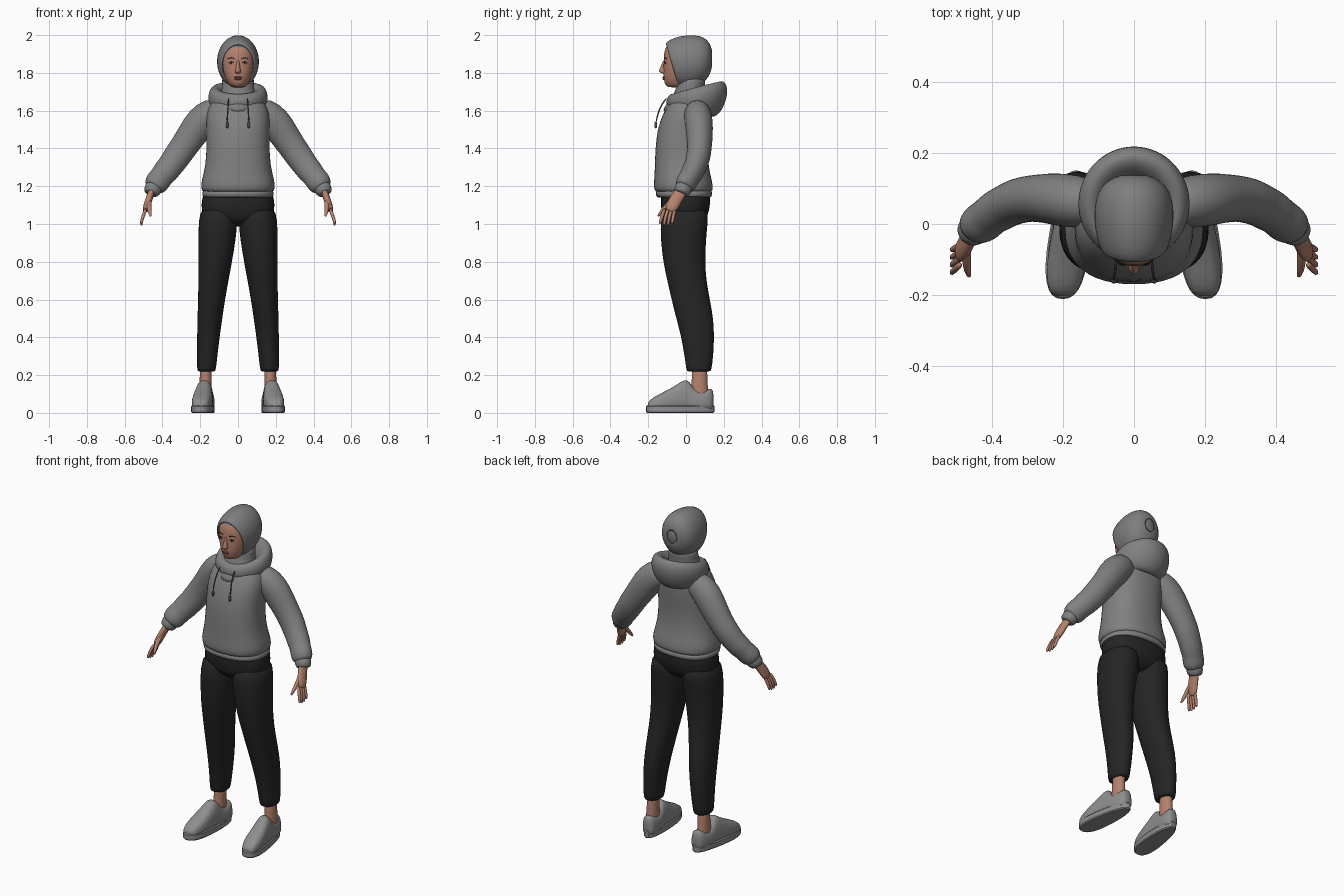
import bpy, bmesh
from math import cos, sin, pi
from mathutils import Vector

cube = bpy.data.objects.get("Cube")
if cube:
    bpy.data.objects.remove(cube)


def material(name, r, g, b):
    m = bpy.data.materials.new(name)
    m.use_nodes = True
    m.diffuse_color = (r, g, b, 1)
    bsdf = m.node_tree.nodes["Principled BSDF"]
    bsdf.inputs["Base Color"].default_value = (r, g, b, 1)
    bsdf.inputs["Roughness"].default_value = 0.8
    return m


GREY = material("hoodie grey", .22, .22, .225)
SCARF = material("scarf grey", .21, .21, .212)
SHOE = material("shoe grey", .27, .27, .275)
BLACK = material("trouser black", .018, .018, .018)
SKIN = material("skin", .46, .22, .15)
LIP = material("lips", .3, .1, .085)
WHITE = material("eye white", .45, .4, .37)
DARK = material("dark brown", .025, .016, .013)
CORD = material("cord grey", .08, .08, .085)


def skin_rings(name, rings, mat, mirror=False, loop=False, caps=True, thick=0, level=1):
    """Bridge a list of point rings into one smooth object."""
    bm = bmesh.new()
    rows = [[bm.verts.new(p) for p in ring] for ring in rings]
    n = len(rows[0])
    pairs = list(zip(rows, rows[1:])) + ([(rows[-1], rows[0])] if loop else [])
    for a, b in pairs:
        for i in range(n):
            j = (i + 1) % n
            bm.faces.new((a[i], a[j], b[j], b[i]))
    if caps and not loop:
        bm.faces.new(rows[0])
        bm.faces.new(rows[-1])
    bmesh.ops.recalc_face_normals(bm, faces=bm.faces)
    for f in bm.faces:
        f.smooth = True
    mesh = bpy.data.meshes.new(name)
    bm.to_mesh(mesh)
    bm.free()
    mesh.materials.append(mat)
    ob = bpy.data.objects.new(name, mesh)
    bpy.context.collection.objects.link(ob)
    if mirror:
        ob.modifiers.new("mirror", 'MIRROR').use_mirror_merge = False
    if thick:
        s = ob.modifiers.new("thickness", 'SOLIDIFY')
        s.thickness, s.offset = thick, -1
    if level:
        sub = ob.modifiers.new("smooth", 'SUBSURF')
        sub.levels = sub.render_levels = level
    return ob


def power(v, e):
    return (abs(v) ** e) * (1 if v >= 0 else -1)


def angles(n):
    return [2 * pi * i / n for i in range(n)]


def loft(name, rows, mat, boxy=1.0, n=24, **kw):
    """Horizontal sections: height, front y, back y, half width, centre x."""
    rings = []
    for z, front, back, w, *x in rows:
        cx, cy, ry = (x[0] if x else 0), (front + back) / 2, (back - front) / 2
        rings.append([(cx + w * power(cos(t), boxy), cy + ry * power(sin(t), boxy), z)
                      for t in angles(n)])
    return skin_rings(name, rings, mat, **kw)


def tube(name, path, mat, flat=1.0, n=14, **kw):
    """Round sections along a path of x, y, z, radius."""
    pts = [Vector(p[:3]) for p in path]
    rings = []
    for i, p in enumerate(pts):
        d = pts[min(i + 1, len(pts) - 1)] - pts[max(i - 1, 0)]
        u = d.cross(Vector((0, 1, 0))).normalized()
        v = d.cross(u).normalized()
        r = path[i][3]
        rings.append([p + u * r * cos(t) + v * r * flat * sin(t) for t in angles(n)])
    return skin_rings(name, rings, mat, **kw)


def ball(name, loc, size, mat, mirror=False):
    """Ellipsoid built from stacked sections."""
    x, y, z = loc
    rows = []
    for i in range(1, 8):
        a = pi * i / 8
        rows.append((z - size[2] * cos(a), y - size[1] * sin(a), y + size[1] * sin(a),
                     size[0] * sin(a), x))
    return loft(name, rows, mat, n=12, mirror=mirror)


# Hoodie body with a ribbed hem
loft("hoodie_body", [
    (1.165, -.15, .13, .18), (1.175, -.168, .142, .194), (1.21, -.172, .143, .198),
    (1.25, -.168, .133, .188), (1.31, -.166, .12, .174), (1.4, -.163, .116, .167),
    (1.5, -.153, .126, .168), (1.58, -.125, .132, .17), (1.64, -.09, .125, .15),
    (1.69, -.06, .11, .09)], GREY, boxy=.85)
loft("hoodie_hem", [
    (1.14, -.145, .125, .18), (1.142, -.158, .138, .189), (1.165, -.163, .141, .192),
    (1.185, -.16, .138, .19)], GREY, boxy=.85)

# Sleeves with soft folds and cuffs
tube("sleeves", [
    (.08, .055, 1.6, .06), (.14, .06, 1.59, .083), (.195, .067, 1.545, .087),
    (.245, .073, 1.47, .08), (.29, .072, 1.405, .074), (.325, .066, 1.355, .074),
    (.36, .05, 1.305, .068), (.385, .036, 1.275, .069), (.405, .022, 1.25, .062),
    (.425, .005, 1.225, .066), (.442, -.008, 1.2, .06), (.45, -.014, 1.187, .044)],
    GREY, flat=.88, n=20, mirror=True)
tube("cuffs", [(.438, -.005, 1.205, .044), (.447, -.012, 1.19, .05),
               (.462, -.026, 1.165, .042), (.464, -.028, 1.16, .032)],
     GREY, mirror=True)

# Folded-down hood: a collar ring that grows towards the back
hood = []
for a in angles(32):
    b = (1 + cos(a)) / 2
    ring = []
    for t in angles(14):
        dz = (.045 + .052 * b) * sin(t)
        out = (.035 + .015 * b) * cos(t) + .25 * b * dz
        ring.append(((.115 + out) * sin(a), .0475 + (.1175 + out) * cos(a),
                     1.645 + .017 * b + dz))
    hood.append(ring)
skin_rings("hood", hood, GREY, loop=True)

# Drawstrings with knotted ends
tube("drawstrings", [(.05, -.1, 1.67, .004), (.052, -.132, 1.63, .004),
                     (.056, -.15, 1.58, .004), (.057, -.158, 1.54, .004)],
     CORD, n=8, mirror=True)
ball("drawstring_ends", (.057, -.16, 1.525), (.008, .008, .02), CORD, mirror=True)

# Neck wrap and head scarf
loft("neck_scarf", [
    (1.58, -.13, .09, .07), (1.62, -.118, .1, .1), (1.66, -.082, .1, .1),
    (1.7, -.058, .098, .088), (1.74, -.05, .1, .085), (1.79, -.042, .11, .088)], SCARF)
cover = []
for y, cz, w, h in [(-.068, 1.84, .08, .105), (-.078, 1.841, .087, .112),
                    (-.06, 1.846, .1, .129), (-.01, 1.857, .111, .141),
                    (.04, 1.862, .113, .14), (.09, 1.868, .104, .125),
                    (.125, 1.873, .074, .092), (.14, 1.876, .03, .038)]:
    lean = max(0, .3 * (.04 - y) / .115)
    cover.append([(w * cos(t), y - lean * (h * sin(t)), cz + h * sin(t))
                  for t in angles(28)])
head = skin_rings("head_scarf", cover, SCARF, caps=False, thick=.006)
ball("scarf_back", (0, .08, 1.874), (.08, .059, .09), SCARF)

# Face, with the brow line covered by an under-scarf
face = loft("face", [
    (1.722, -.092, .02, .03), (1.733, -.11, .03, .047), (1.765, -.119, .03, .066),
    (1.81, -.12, .03, .079), (1.86, -.119, .03, .084), (1.905, -.117, .03, .083),
    (1.935, -.109, .03, .076), (1.965, -.085, .03, .055)], SKIN)
face.data.materials.append(SCARF)
for poly in face.data.polygons:
    poly.material_index = int(poly.center.z > 1.935)
loft("nose", [(1.87, -.121, -.1, .007), (1.845, -.129, -.1, .009),
              (1.818, -.143, -.1, .013), (1.805, -.145, -.1, .018),
              (1.796, -.128, -.1, .013)], SKIN, n=12)
ball("upper_lip", (0, -.117, 1.776), (.024, .008, .005), LIP)
ball("lower_lip", (0, -.116, 1.768), (.02, .009, .006), LIP)
ball("eyes", (.036, -.109, 1.852), (.014, .006, .006), WHITE, mirror=True)
ball("irises", (.036, -.1125, 1.852), (.006, .004, .006), DARK, mirror=True)
tube("eyelids", [(.02, -.114, 1.853, .002), (.036, -.115, 1.86, .003),
                 (.052, -.104, 1.853, .002)], DARK, n=8, mirror=True)
tube("eyebrows", [(.016, -.116, 1.874, .002), (.036, -.112, 1.881, .003),
                  (.058, -.099, 1.874, .002)], DARK, n=8, mirror=True)

# Hands
tube("palms", [
    (.45, -.012, 1.19, .02), (.462, -.035, 1.16, .018), (.475, -.06, 1.12, .02),
    (.488, -.08, 1.08, .018), (.492, -.087, 1.065, .012)], SKIN, flat=1.8, mirror=True)
for i, finger in enumerate(("index", "middle", "ring", "little")):
    s = i - 1.5
    tube(finger + "_fingers", [
        (.486, -.084 + .018 * s, 1.085, .01), (.503, -.098 + .02 * s, 1.04, .0095),
        (.512, -.104 + .021 * s, 1.01, .0085),
        (.511, -.106 + .022 * s, .985 + .01 * abs(s), .005)], SKIN, n=10, mirror=True)
tube("thumbs", [(.468, -.06, 1.135, .014), (.472, -.1, 1.1, .0135),
                (.468, -.13, 1.065, .011), (.462, -.15, 1.037, .006)],
     SKIN, n=10, mirror=True)

# Trousers
loft("trouser_hips", [
    (1.2, -.13, .12, .18), (1.14, -.135, .132, .19), (1.07, -.133, .125, .2),
    (1.02, -.12, .105, .17), (.985, -.06, .06, .09)], BLACK, boxy=.85)
loft("trouser_legs", [
    (1.1, -.125, .12, .092, .102), (1.02, -.136, .118, .104, .105),
    (.92, -.135, .106, .1, .111), (.8, -.122, .102, .09, .121), (.7, -.1, .108, .08, .13),
    (.6, -.077, .127, .072, .14), (.5, -.052, .146, .066, .149),
    (.4, -.025, .15, .06, .157), (.3, -.008, .145, .054, .163),
    (.225, .002, .135, .05, .167), (.218, .006, .13, .045, .167)],
    BLACK, boxy=.92, mirror=True)

# Ankles
loft("ankles", [(.27, .03, .115, .034, .17), (.18, .032, .112, .031, .171),
                (.12, .025, .118, .034, .172), (.06, .02, .125, .036, .174)],
     SKIN, mirror=True)

# Shoes: upper sections along the foot, turned slightly outwards
def shoe_x(y):
    return .168 + (.1 - y) * .105


upper = []
for y, w, h in [(-.204, .026, .05), (-.19, .044, .072), (-.15, .058, .095),
                (-.1, .063, .12), (-.05, .061, .148), (-.005, .058, .182),
                (.02, .056, .165), (.045, .055, .122), (.09, .053, .115),
                (.13, .045, .134), (.147, .026, .12)]:
    upper.append([(shoe_x(y) + w * power(cos(t), .7) * (1 - 2.2 * h * (1 + sin(t)) / 2),
                   y, .015 + (h - .015) * (1 + power(sin(t), .7)) / 2)
                  for t in angles(20)])
skin_rings("shoe_uppers", upper, SHOE, mirror=True)


def sole_ring(z, grow):
    ring = []
    for t in angles(32):
        y = -.03 + (.18 + grow) * power(sin(t), .85)
        w = (.056 - .06 * (y + .03)) + grow
        ring.append((shoe_x(y) + w * power(cos(t), .8), y, z))
    return ring


soles = skin_rings("shoe_soles", [sole_ring(0, -.004), sole_ring(.006, .001),
                                  sole_ring(.034, .001), sole_ring(.04, -.004)],
                   SHOE, mirror=True, level=0)
bpy.context.view_layer.objects.active = soles
soles.select_set(True)
bpy.ops.object.shade_smooth_by_angle()
